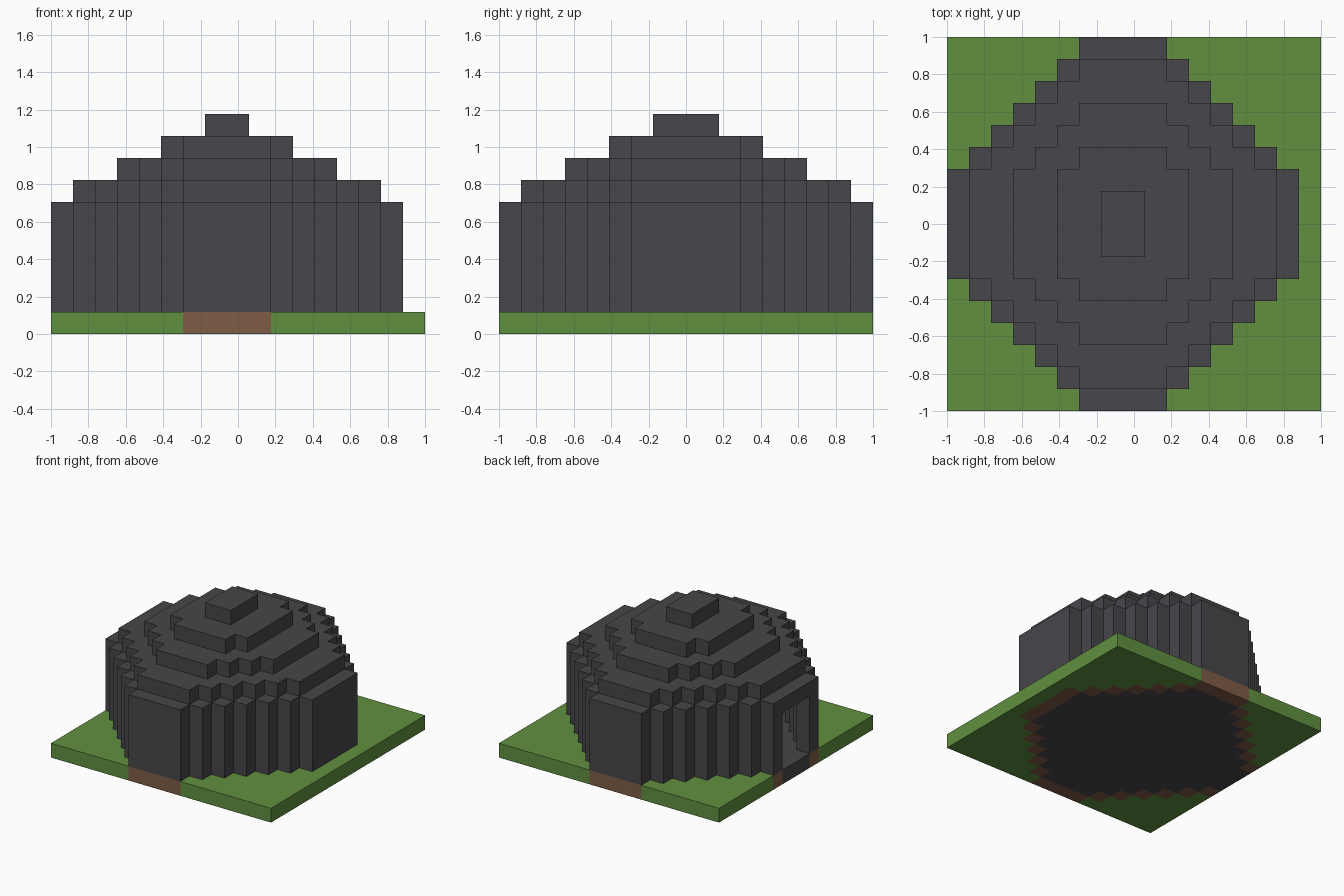
import bpy
import bmesh
from mathutils import Vector

cube = bpy.data.objects.get("Cube")
if cube:
    bpy.data.objects.remove(cube, do_unlink=True)

GRID = 17
U = 2 / GRID          # side of one block
DOME_W, DOME_L = 16, 17


def material(name, rgb):
    m = bpy.data.materials.new(name)
    m.use_nodes = True
    m.diffuse_color = (*rgb, 1)
    m.node_tree.nodes["Principled BSDF"].inputs["Base Color"].default_value = (*rgb, 1)
    return m


grass = material("grass green", (0.12, 0.28, 0.052))
earth = material("earth brown", (0.212, 0.107, 0.061))
stone = material("dark stone", (0.063, 0.061, 0.069))


def plan(inset):
    """Stepped octagon footprint, shrunk by a number of blocks."""
    cells = set()
    for y in range(inset, DOME_L - inset):
        edge = max(6 - min(y, DOME_L - 1 - y), 0) + inset
        if inset:
            edge = max(6 - (min(y, DOME_L - 1 - y) - inset), inset)
        cells |= {(x, y) for x in range(edge, DOME_W - edge)}
    return cells


def stack(cells, z0, z1):
    return {(x, y, z) for x, y in cells for z in range(z0, z1)}


# Footprints of the walls and of each roof step
outer, inner = plan(0), plan(1)
steps = [inner, plan(3), plan(5)]
cap = {(x, y) for x in range(7, 9) for y in range(7, 10)}
square = {(x, y) for x in range(GRID) for y in range(GRID)}
doorway = {(0, y) for y in range(7, 10)}

floor = inner | doorway
parts = {
    "grass_plate": (stack(square - outer, 0, 1), grass),
    "wall_footing": (stack(outer - floor, 0, 1), earth),
    "floor": (stack(floor, 0, 1), stone),
    "walls": (stack(outer - inner, 1, 6) - stack(doorway, 1, 5), stone),
}

# Each roof step is a ring that opens onto the step above
for i, (low, high) in enumerate(zip(steps, steps[1:] + [cap])):
    parts["roof_step_%d" % (i + 1)] = (stack(low - high, 6 + i, 7 + i), stone)
parts["roof_cap"] = (stack(cap, 9, 10), stone)

solid = set().union(*(cells for cells, _ in parts.values()))
AXES = [Vector(v) for v in ((1, 0, 0), (0, 1, 0), (0, 0, 1))]


def build(name, cells, mat):
    """Make the exposed sides of a set of blocks."""
    bm = bmesh.new()
    for cell in sorted(cells):
        centre = Vector(cell) + Vector((0.5, 0.5, 0.5))
        for a in range(3):
            for sign in (-1, 1):
                n = AXES[a] * sign
                if tuple(int(c) for c in Vector(cell) + n) in solid:
                    continue
                s, t = AXES[(a + 1) % 3] / 2, AXES[(a + 2) % 3] / 2 * sign
                mid = centre + n / 2
                corners = (mid - s - t, mid + s - t, mid + s + t, mid - s + t)
                bm.faces.new([bm.verts.new(c * U - Vector((1, 1, 0))) for c in corners])
    bmesh.ops.remove_doubles(bm, verts=bm.verts[:], dist=U / 100)
    mesh = bpy.data.meshes.new(name)
    bm.to_mesh(mesh)
    bm.free()
    mesh.materials.append(mat)
    bpy.context.collection.objects.link(bpy.data.objects.new(name, mesh))


for name, (cells, mat) in parts.items():
    build(name, cells, mat)
